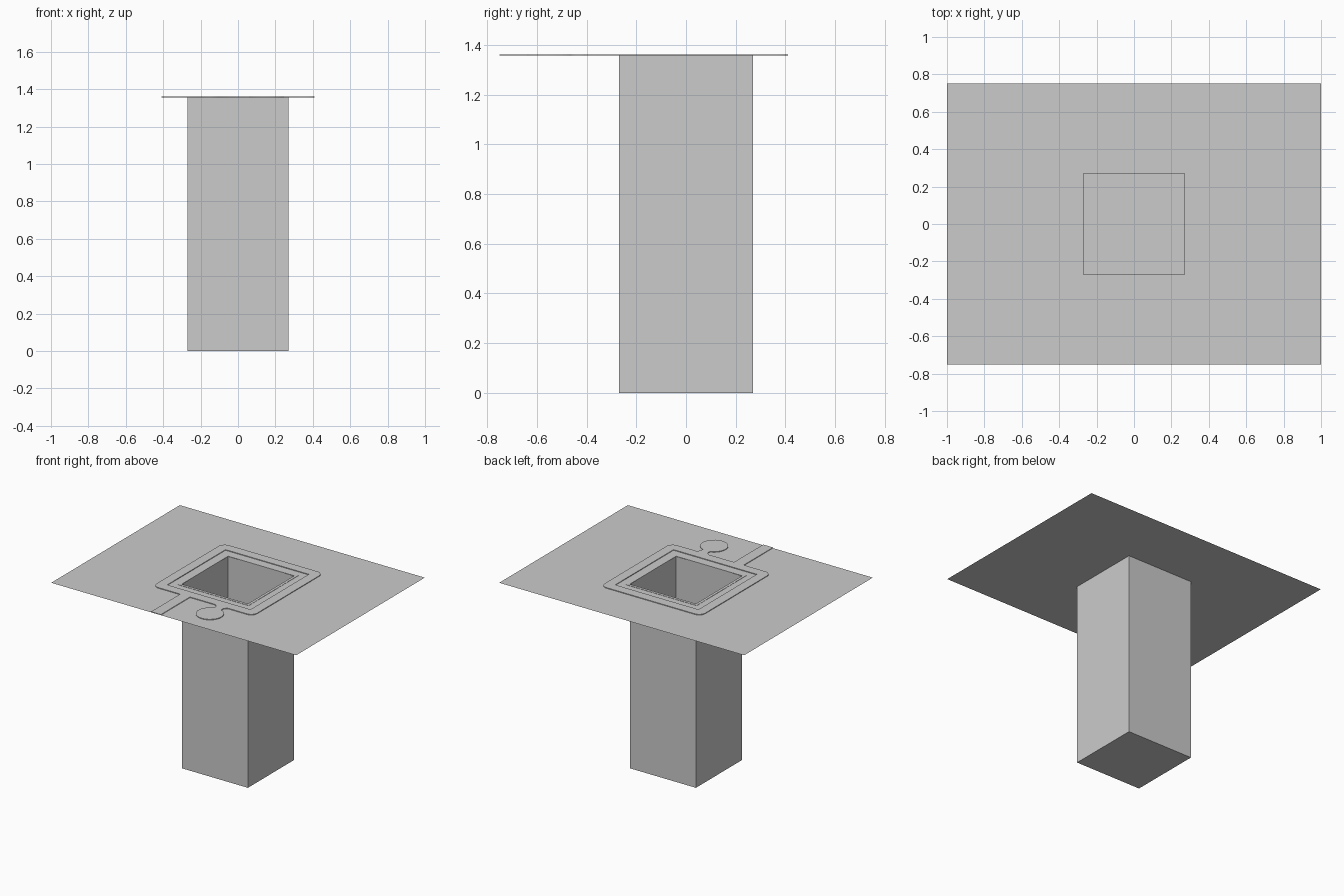
import bpy, bmesh
from math import sin, cos, pi, asin

if "Cube" in bpy.data.objects:
    bpy.data.objects.remove(bpy.data.objects["Cube"])

TOP = 1.357      # ground level
PIT = 0.27       # half width of the shaft
RING = 0.41      # half width of the raised walkway
INNER = 0.34
STEP = 0.005     # walkway height


def mesh_object(name, bm):
    me = bpy.data.meshes.new(name)
    bm.to_mesh(me)
    bm.free()
    ob = bpy.data.objects.new(name, me)
    bpy.context.collection.objects.link(ob)
    return ob


def rect(hx, hy):
    return [(-hx, -hy), (hx, -hy), (hx, hy), (-hx, hy)]


def frame(name, outer, inner, z):
    """Flat sheet with a rectangular opening."""
    bm = bmesh.new()
    o = [bm.verts.new((x, y, z)) for x, y in outer]
    i = [bm.verts.new((x, y, z)) for x, y in inner]
    for k in range(4):
        n = (k + 1) % 4
        bm.faces.new((o[k], o[n], i[n], i[k]))
    return mesh_object(name, bm)


def arc(cx, cy, r, a0, a1, n):
    return [(cx + r * cos(a0 + (a1 - a0) * k / n),
             cy + r * sin(a0 + (a1 - a0) * k / n)) for k in range(n + 1)]


def slab(name, outlines, z, height):
    """Filled outline with holes, raised to a thin slab."""
    cu = bpy.data.curves.new(name, 'CURVE')
    cu.dimensions = '2D'
    cu.fill_mode = 'BOTH'
    cu.extrude = height / 2
    for pts in outlines:
        sp = cu.splines.new('POLY')
        sp.points.add(len(pts) - 1)
        for p, (x, y) in zip(sp.points, pts):
            p.co = (x, y, 0, 1)
        sp.use_cyclic_u = True
    tmp = bpy.data.objects.new(name + "_outline", cu)
    bpy.context.collection.objects.link(tmp)
    bpy.context.view_layer.update()
    dg = bpy.context.evaluated_depsgraph_get()
    me = bpy.data.meshes.new_from_object(tmp.evaluated_get(dg))
    bpy.data.objects.remove(tmp)
    ob = bpy.data.objects.new(name, me)
    ob.location.z = z + height / 2
    bpy.context.collection.objects.link(ob)
    return ob


# Ground sheet with square opening
frame("ground", rect(1.0, 0.75), rect(PIT, PIT), TOP)

# Hollow shaft, open at the top
bm = bmesh.new()
low = [bm.verts.new((x, y, 0)) for x, y in rect(PIT, PIT)]
high = [bm.verts.new((x, y, TOP)) for x, y in rect(PIT, PIT)]
bm.faces.new(low[::-1])
for k in range(4):
    n = (k + 1) % 4
    bm.faces.new((low[k], low[n], high[n], high[k]))
mesh_object("shaft", bm)

# Walkway: rounded square loop, entry path and round landing in one outline
r = 0.05
c = RING - r
cx, cy, cr, neck = 0.153, -0.547, 0.094, 0.03
half = asin(neck / cr)
outline = arc(-c, -c, r, pi, 1.5 * pi, 8)
outline += [(-0.185, -RING), (-0.185, -0.75), (-0.105, -0.75), (-0.105, -RING)]
outline += [(cx - neck - 0.02, -RING), (cx - neck, -RING - 0.02)]
outline += arc(cx, cy, cr, pi / 2 + half, 2.5 * pi - half, 32)
outline += [(cx + neck, -RING - 0.02), (cx + neck + 0.02, -RING)]
outline += arc(c, -c, r, -pi / 2, 0, 8)
outline += arc(c, c, r, 0, pi / 2, 8)
outline += arc(-c, c, r, pi / 2, pi, 8)
slab("walkway", [outline, rect(INNER, INNER)], TOP, STEP)

# Thin edging around the opening
slab("opening_edging", [rect(PIT + 0.02, PIT + 0.02), rect(PIT, PIT)], TOP, 0.002)
